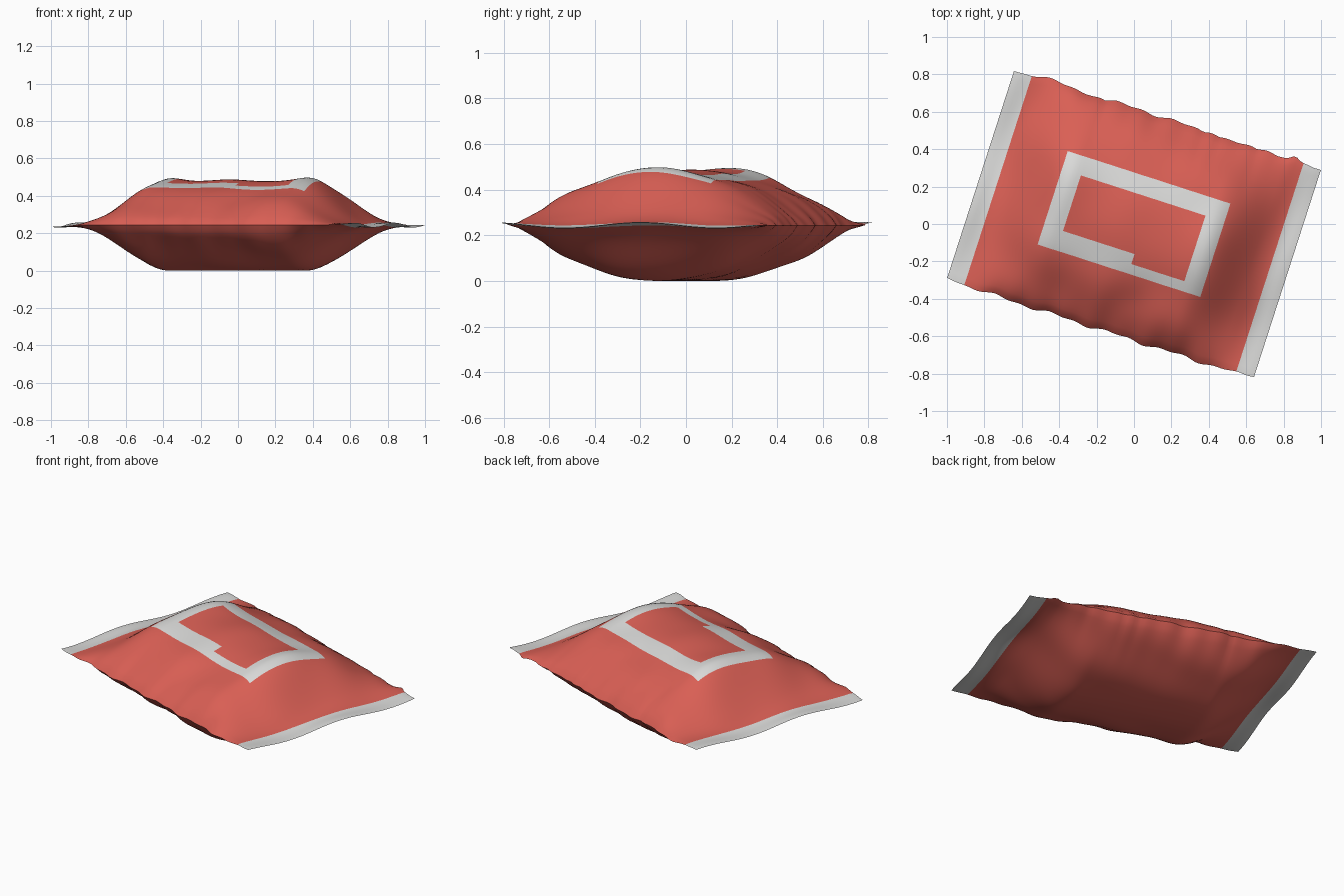
import bpy, bmesh, math

if "Cube" in bpy.data.objects:
    bpy.data.objects.remove(bpy.data.objects["Cube"])

ANGLE = math.radians(-17.9)
HALF_L, HALF_W, SEAL = 0.862, 0.581, 0.763
MID_Z = 0.25


def material(name, rgb):
    m = bpy.data.materials.new(name)
    m.diffuse_color = (*rgb, 1)
    m.use_nodes = True
    m.node_tree.nodes["Principled BSDF"].inputs["Base Color"].default_value = m.diffuse_color
    return m


def gauss(u, v, cu, cv, ru, rv):
    return math.exp(-((u - cu) / ru) ** 2 - ((v - cv) / rv) ** 2)


def lines(stops, step):
    """Grid lines that pass exactly through the colour boundaries."""
    out = []
    for a, b in zip(stops, stops[1:]):
        n = max(1, round((b - a) / step))
        out += [a + (b - a) * i / n for i in range(n)]
    return out + [stops[-1]]


def puff(u, v, side):
    """Height of the filled pouch above (side 1) or below (side -1) the seam."""
    t = min(1, max(0, (abs(u) - 0.38) / 0.42))
    f = 1 - t * t * (3 - 2 * t)
    g = max(0, 1 - (v / HALF_W) ** 2) ** 0.8
    h = (0.232 if side > 0 else 0.242) * f * g
    if side > 0:
        h += 0.022 * gauss(u, v, 0.42, 0.0, 0.12, 0.2)
        h += 0.024 * gauss(u, v, -0.42, 0.14, 0.12, 0.2)
        h += 0.010 * gauss(u, v, -0.05, 0.05, 0.12, 0.3)
        h -= 0.02 * gauss(u, v, 0.1, -0.4, 0.12, 0.1)
    # soft wrinkles running into the seals and side folds
    fade = f * g * (1 - g) + 0.35 * t * (1 - t) * g
    h += 0.03 * fade * math.sin(16 * v + 5 * u * side + side)
    h += 0.02 * fade * math.sin(15 * u - 6 * v)
    return max(h, 0) + 0.002


def place(u, v, side):
    """Position of a point of the flat pattern once the bag is filled."""
    k = (abs(v) / HALF_W) ** 4
    body = max(0, 1 - (abs(u) / HALF_L) ** 8)
    edge = 0.007 * math.sin(19 * u) + 0.005 * math.sin(41 * u + 1)
    if v > 0:
        edge += 0.012 * math.exp(-((u + 0.1) / 0.3) ** 2)
        edge -= 0.03 * math.exp(-((u + 0.62) / 0.1) ** 2)
        edge += 0.035 * math.exp(-((u - 0.71) / 0.03) ** 2)
    else:
        edge -= 0.012
    w = v + math.copysign(edge * k * body, v)
    # ruffled end seals
    r = min(1, max(0, (abs(u) - 0.68) / 0.15))
    z = MID_Z + 0.012 * r * math.sin(9 * v + (1 if u > 0 else 3))
    z += side * puff(u, v, side) if side else 0
    c, s = math.cos(ANGLE), math.sin(ANGLE)
    return (u * c - w * s, u * s + w * c, z)


def in_label_frame(u, v):
    if abs(u) > 0.457 or abs(v) > 0.262:
        return False
    low = -0.152 if u < 0.052 else -0.208
    return not (abs(u) < 0.35 and low < v < 0.16)


us = lines([-HALF_L, -SEAL, -0.457, -0.35, 0.052, 0.35, 0.457, SEAL, HALF_L], 0.02)
vs = lines([-HALF_W, -0.262, -0.208, -0.152, 0.16, 0.262, HALF_W], 0.02)
NU, NV = len(us), len(vs)

# pouch: two puffed sheets sharing one rim
bm = bmesh.new()
rim = {}
for i, u in enumerate(us):
    for j, v in enumerate(vs):
        if i in (0, NU - 1) or j in (0, NV - 1):
            rim[i, j] = bm.verts.new(place(u, v, 0))
for side in (1, -1):
    grid = {(i, j): rim.get((i, j)) or bm.verts.new(place(us[i], vs[j], side))
            for i in range(NU) for j in range(NV)}
    for i in range(NU - 1):
        for j in range(NV - 1):
            quad = [grid[i, j], grid[i + 1, j], grid[i + 1, j + 1], grid[i, j + 1]]
            face = bm.faces.new(quad if side > 0 else quad[::-1])
            face.smooth = True
            u, v = (us[i] + us[i + 1]) / 2, (vs[j] + vs[j + 1]) / 2
            if abs(u) > SEAL or (side > 0 and in_label_frame(u, v)):
                face.material_index = 1

# settle on the ground
low = min(v.co.z for v in bm.verts)
for v in bm.verts:
    v.co.z -= low

mesh = bpy.data.meshes.new("snack_pouch")
bm.to_mesh(mesh)
bm.free()
mesh.materials.append(material("red foil", (0.70, 0.115, 0.09)))
mesh.materials.append(material("pale grey foil", (0.70, 0.70, 0.69)))
pouch = bpy.data.objects.new("snack_pouch", mesh)
bpy.context.collection.objects.link(pouch)
bpy.context.view_layer.objects.active = pouch
pouch.select_set(True)
bpy.ops.object.shade_smooth_by_angle(angle=math.radians(40))
